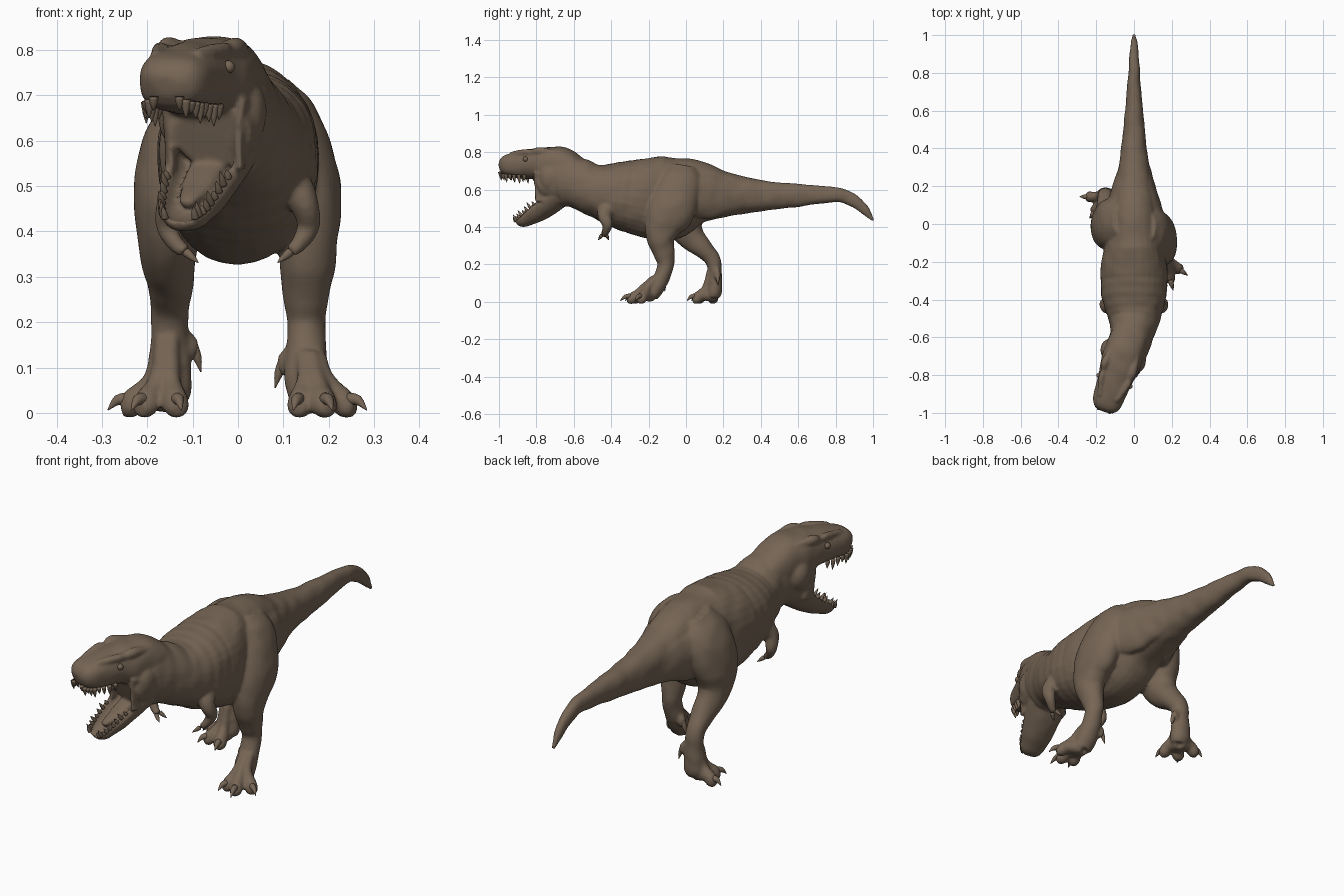
import bpy, bmesh, math
from mathutils import Vector, Matrix, noise

cube = bpy.data.objects.get("Cube")
if cube:
    bpy.data.objects.remove(cube, do_unlink=True)

hide = bpy.data.materials.new("brown_hide")
hide.use_nodes = True
hide.diffuse_color = (0.18, 0.13, 0.09, 1)
hide.node_tree.nodes["Principled BSDF"].inputs["Base Color"].default_value = hide.diffuse_color

UP, BACK = Vector((0, 0, 1)), Vector((0, 1, 0))


def spline(rings, t):
    """Catmull-Rom sample of the ring list, t from 0 to 1."""
    last = len(rings) - 1
    i = min(int(t * last), last - 1)
    f = t * last - i
    a, b, c, d = (rings[max(0, min(last, i + k))] for k in (-1, 0, 1, 2))
    return [q + f / 2 * (r - p + f * (2 * p - 5 * q + 4 * r - s + f * (3 * (q - r) + s - p)))
            for p, q, r, s in zip(a, b, c, d)]


def frame(rings, t, ref=UP):
    """Centre, side and up directions, and half sizes at t."""
    here = spline(rings, t)
    ahead, behind = spline(rings, min(1, t + .01)), spline(rings, max(0, t - .01))
    way = (Vector(ahead[:3]) - Vector(behind[:3])).normalized()
    side = way.cross(ref).normalized()
    return Vector(here[:3]), side, side.cross(way), here[3], here[4]


def tube(bm, rings, ref=UP, steps=40, power=2.0, hollow=0, folds=0):
    """Loft rings of (x, y, z, half width, half height) into a closed skin."""
    loops, count = [], 32
    for i in range(steps + 1):
        centre, side, up, w, h = frame(rings, i / steps, ref)
        if folds and -.68 < centre.y < -.3:
            swell = 1 + folds * (math.sin(centre.y * 110) + math.sin(centre.y * 47))
            w, h = w * swell, h * swell
        loop = []
        for k in range(count):
            a = math.tau * k / count
            c, s = math.cos(a), math.sin(a)
            u = w * math.copysign(abs(c) ** (2 / power), c)
            v = h * math.copysign(abs(s) ** (2 / power), s)
            if hollow and s > 0:
                u, v = u * .78, -v * hollow
            loop.append(bm.verts.new(centre + side * u + up * v))
        loops.append(loop)
    for a, b in zip(loops, loops[1:]):
        for k in range(count):
            j = (k + 1) % count
            bm.faces.new((a[k], a[j], b[j], b[k]))
    bm.faces.new(loops[0][::-1])
    bm.faces.new(loops[-1])


def ball(bm, at, size):
    place = Matrix.Translation(at) @ Matrix.Diagonal((*size, 1))
    bmesh.ops.create_uvsphere(bm, u_segments=20, v_segments=12, radius=1, matrix=place)


def spike(bm, base, tip, radius, bend=(0, 0, 0)):
    """Curved pointed claw or tooth."""
    base, tip = Vector(base), Vector(tip)
    middle = (base + tip) / 2 + Vector(bend)
    ref = BACK if abs((tip - base).normalized().z) > .7 else UP
    tube(bm, [(*base, radius, radius), (*middle, radius * .75, radius * .75),
              (*tip, radius * .08, radius * .08)], ref, steps=6)


def finish(name, bm):
    bmesh.ops.recalc_face_normals(bm, faces=bm.faces)
    mesh = bpy.data.meshes.new(name)
    bm.to_mesh(mesh)
    bm.free()
    mesh.materials.append(hide)
    mesh.shade_smooth()
    ob = bpy.data.objects.new(name, mesh)
    bpy.context.collection.objects.link(ob)
    return ob


def head(forward, side, z):
    """Point in the frame of the turned head."""
    return Vector((-.03 - .33 * forward + .945 * side, -.62 - .945 * forward - .33 * side, z))


skin, claws, teeth, eyes = (bmesh.new() for _ in range(4))

# Tail, trunk and neck
trunk = [(0, 1.003, .435, .008, .008), (0, .95, .497, .018, .026), (0, .88, .55, .025, .035),
         (0, .8, .573, .031, .04), (0, .6, .57, .048, .061), (0, .4, .567, .068, .083),
         (0, .2, .575, .1, .125), (0, .05, .583, .13, .18), (0, -.1, .555, .155, .226),
         (0, -.25, .56, .178, .207), (0, -.4, .58, .168, .168), (0, -.5, .602, .138, .137),
         (-.012, -.58, .635, .115, .135), (-.035, -.67, .65, .108, .135), (-.055, -.775, .61, .085, .07)]
tube(skin, trunk, steps=150, power=2.25, folds=.007)

# Skull with snout
skull = [(*head(-.04, 0, .68), .1, .09), (*head(.06, 0, .72), .106, .11),
         (*head(.14, 0, .735), .105, .092), (*head(.22, 0, .737), .09, .08),
         (*head(.29, 0, .733), .084, .072), (*head(.345, 0, .728), .078, .061),
         (*head(.375, 0, .722), .06, .047), (*head(.39, 0, .718), .028, .024)]
tube(skin, skull, power=2.45)

# Hollow lower jaw and tongue
jaw = [(*head(.04, 0, .615), .1, .09), (*head(.14, 0, .557), .09, .1),
       (*head(.22, 0, .5), .076, .088), (*head(.275, 0, .455), .06, .062),
       (*head(.305, 0, .436), .038, .036)]
tube(skin, jaw, power=2.4, hollow=.5)
tongue = [(*head(.08, 0, .565), .045, .022), (*head(.18, 0, .5), .037, .016), (*head(.25, 0, .46), .015, .01)]
tube(skin, tongue, steps=12)

# Brows, cheeks, nostril rims, mouth corners and eyes on both sides of the head
for s in (-1, 1):
    tube(skin, [(*head(.0, s * .055, .78), .018, .018), (*head(.08, s * .07, .8), .017, .017),
                (*head(.15, s * .078, .806), .022, .022), (*head(.19, s * .072, .798), .016, .016),
                (*head(.23, s * .07, .8), .018, .018), (*head(.32, s * .045, .787), .013, .013)], steps=24)
    ball(skin, head(.08, s * .08, .66), (.045, .06, .075))
    ball(skin, head(.35, s * .045, .762), (.018, .022, .016))
    tube(skin, [(*head(.13, s * .086, .69), .016, .045), (*head(.135, s * .08, .62), .012, .038),
                (*head(.125, s * .08, .54), .014, .045)], BACK, steps=12)
    ball(eyes, head(.222, s * .087, .763), (.014, .014, .014))

# Teeth along both jaws
for s in (-1, 1):
    for i in range(9):
        length = .014 + .016 * (i * 2 % 3) / 2
        c, side, up, w, h = frame(skull, .46 + .061 * i)
        root = c + side * s * w * .8 - UP * h * .72
        spike(teeth, root, root - UP * (length + h * .25) + BACK * .006, .0105)
        c, side, up, w, h = frame(jaw, .38 + .071 * i)
        root = c + side * s * w * .86 - up * .01
        spike(teeth, root, root + up * (length + .008), .0085)

# Forward left leg and trailing right leg
left_leg = [(.07, -.02, .72, .045, .08), (.09, -.03, .66, .076, .12), (.12, -.055, .58, .086, .13),
            (.146, -.09, .48, .083, .13), (.153, -.125, .4, .07, .1), (.153, -.135, .33, .062, .074),
            (.15, -.117, .26, .051, .056), (.15, -.108, .2, .042, .044), (.15, -.13, .13, .046, .042),
            (.152, -.16, .075, .05, .044), (.16, -.182, .03, .045, .034)]
right_leg = [(-.07, .02, .72, .045, .08), (-.09, .01, .66, .076, .12), (-.125, .0, .58, .088, .135),
             (-.148, -.01, .48, .082, .125), (-.154, .0, .4, .07, .095), (-.154, .03, .345, .062, .072),
             (-.15, .09, .285, .051, .053), (-.15, .14, .23, .042, .042), (-.15, .155, .165, .042, .036),
             (-.15, .155, .1, .046, .038), (-.152, .15, .055, .05, .042), (-.155, .142, .03, .045, .034)]
left_tips = [(.122, -.325), (.208, -.352), (.284, -.272)]
right_tips = [(-.125, .005), (-.235, .03), (-.287, .145)]

for leg, tips in ((left_leg, left_tips), (right_leg, right_tips)):
    tube(skin, leg, BACK, steps=70)
    foot = Vector(leg[-1][:3])
    out = math.copysign(1, foot.x)
    shank = Vector(next(r for r in reversed(leg) if r[2] > .12)[:3])
    # Haunch muscle running into the tail
    thigh = leg[2]
    tube(skin, [(*thigh[:3], .07, .1), (out * .085, .1, .565, .058, .12),
                (out * .062, .2, .565, .05, .1), (out * .03, .36, .565, .035, .065)])
    # Three spread toes, each with a tendon and a claw
    for x, y in tips:
        tip = Vector((x, y, .006))
        knuckle, end = foot.lerp(tip, .45), foot.lerp(tip, .78)
        tube(skin, [(*foot, .034, .03), (knuckle.x, knuckle.y, .036, .027, .029),
                    (*foot.lerp(tip, .64), .029, .027), (*end, .016, .016)], steps=16)
        front = shank.lerp(Vector((x, y, shank.z)), .2)
        middle = foot.lerp(tip, .24)
        tube(skin, [(*front, .016, .016), (middle.x, middle.y, .08, .02, .021),
                    (knuckle.x, knuckle.y, .043, .024, .024)], BACK, steps=14)
        end.z = .03
        spike(claws, foot.lerp(tip, .68) + UP * .016, tip, .015, (0, 0, .01))
        ball(skin, (knuckle.x, knuckle.y, .034), (.029, .029, .028))
    # Raised inner claw behind the foot
    spur = shank + Vector((-out * .046, .012, -.01))
    tube(skin, [(*shank, .03, .035), (*shank.lerp(spur, .6), .024, .03), (*spur, .016, .022)], steps=8)
    ball(skin, spur - UP * .01, (.019, .02, .03))
    spike(claws, spur, spur + Vector((-out * .022, .005, -.065)), .013, (-out * .003, 0, 0))

# Small two-clawed arms
for s in (-1, 1):
    arm = [(s * .1, -.4, .53, .05, .055), (s * .142, -.435, .47, .034, .04), (s * .156, -.42, .415, .025, .028),
           (s * .138, -.43, .375, .019, .02), (s * .115, -.44, .355, .015, .017)]
    tube(skin, arm, BACK, steps=24)
    wrist = Vector(arm[-1][:3])
    for shift in (-.012, .016):
        root = wrist + Vector((0, shift, 0))
        spike(claws, root, root + Vector((-s * .028, shift - .005, -.024)), .01)

# Slight unevenness of the hide
bmesh.ops.recalc_face_normals(skin, faces=skin.faces)
skin.normal_update()
for v in skin.verts:
    if v.co.z > .1:
        v.co += v.normal * .004 * noise.noise(v.co * 16)

body = finish("body", skin)
fuse = body.modifiers.new("fuse_parts", "REMESH")
fuse.mode = "VOXEL"
fuse.voxel_size = .007
fuse.use_smooth_shade = True
soften = body.modifiers.new("soften_joins", "SMOOTH")
soften.factor = .5
soften.iterations = 5

finish("claws", claws)
finish("teeth", teeth)
finish("eyes", eyes)
